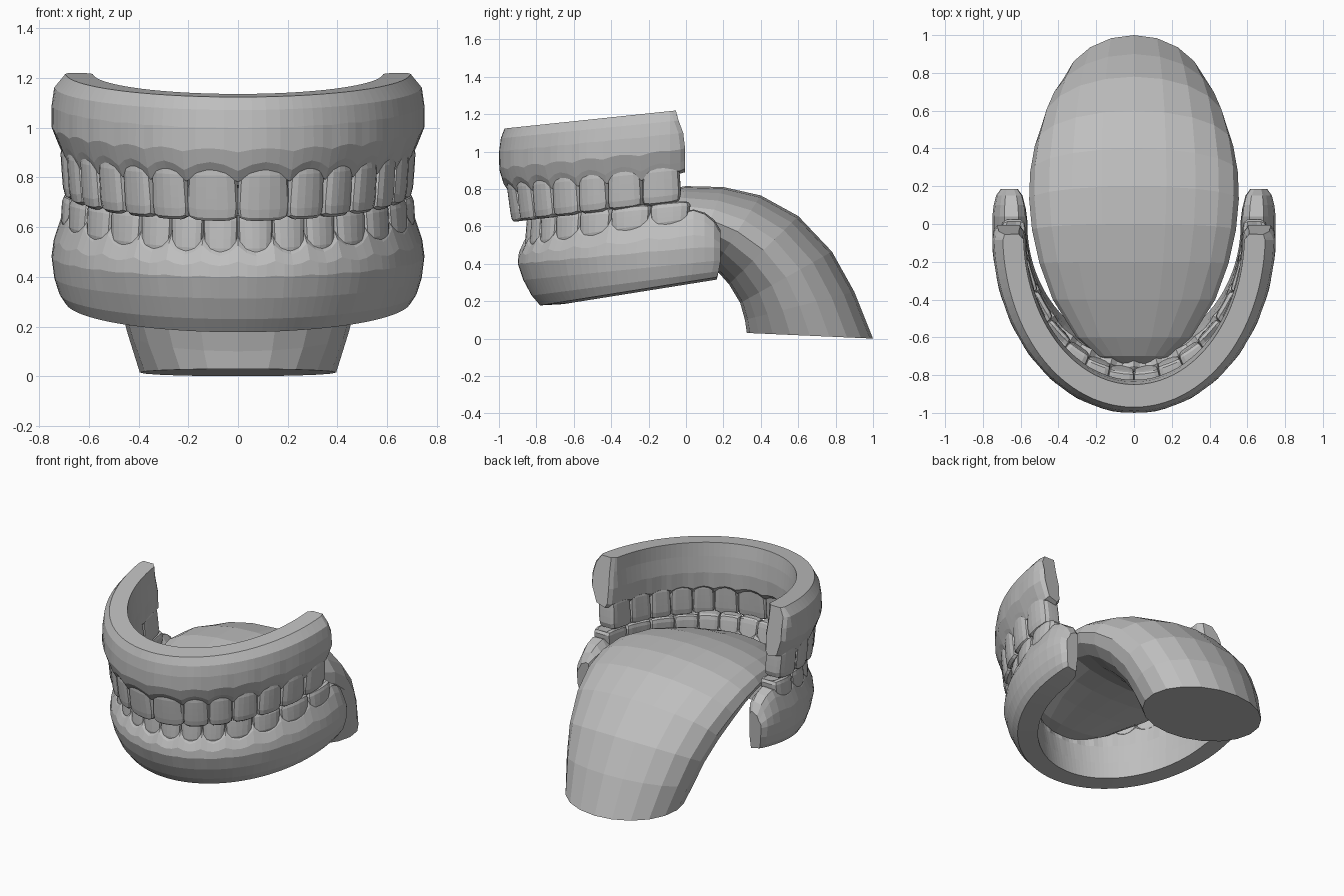
import bpy, bmesh, math
from mathutils import Vector

if "Cube" in bpy.data.objects:
    bpy.data.objects.remove(bpy.data.objects["Cube"])

H = math.pi / 2
grey = bpy.data.materials.new("plain grey")
grey.diffuse_color = (0.52, 0.52, 0.52, 1)
grey.use_nodes = True
grey.node_tree.nodes["Principled BSDF"].inputs["Base Color"].default_value = grey.diffuse_color

# arch = (half width, depth, centre y) of the outer gum ellipse
UPPER = (0.75, 0.95, -0.05)
LOWER = (0.75, 0.90, 0.0)
# angles along the arch where one tooth ends and the next begins
UPPER_T = [0, 0.305, 0.53, 0.73, 0.94, 1.14, 1.36, 1.59]
LOWER_T = [0, 0.204, 0.40, 0.60, 0.83, 1.07, 1.34, 1.59]


def finish(name, bm):
    bmesh.ops.recalc_face_normals(bm, faces=bm.faces)
    me = bpy.data.meshes.new(name)
    bm.to_mesh(me)
    bm.free()
    me.materials.append(grey)
    ob = bpy.data.objects.new(name, me)
    bpy.context.collection.objects.link(ob)
    return ob


def arch_point(arch, t, inset, z, slope):
    """Point on the horseshoe; runs straight back past a quarter turn."""
    a, b, yc = arch
    s = 1 if t >= 0 else -1
    t = abs(t)
    if t > H:
        x, y = a - inset, yc + t - H
    else:
        x, y = (a - inset) * math.sin(t), yc - (b - inset) * math.cos(t)
    return Vector((s * x, y, z + slope * (y + b - yc)))


def sweep(name, rings):
    """Closed tube through equal rings, capped at both ends."""
    bm = bmesh.new()
    vr = [[bm.verts.new(p) for p in r] for r in rings]
    n = len(vr[0])
    for r, q in zip(vr, vr[1:]):
        for i in range(n):
            j = (i + 1) % n
            bm.faces.new((r[i], r[j], q[j], q[i]))
    bm.faces.new(vr[0])
    bm.faces.new(vr[-1])
    return finish(name, bm)


def gum(name, arch, bounds, profile, scallop, ends):
    """profile rows: inset, z, share of scallop, slope, added inset at the sides,
    pull forward at the ends.  ends: extra length, thickness scale, gumline drop."""
    stations = []
    for t0, t1 in zip(bounds, bounds[1:]):
        for f in (0, 0.25, 0.5, 0.75):
            stations.append((min(t0 + f * (t1 - t0), H), math.sin(f * math.pi), 1, 0, 0))
    stations += [(H + e, 0.6, k, drop, 1) for e, k, drop in ends]
    full = [(-t, *rest) for t, *rest in reversed(stations[1:])] + stations
    cd = sum(p[0] + p[4] for p in profile) / len(profile)
    rings = []
    for t, s, k, g, end in full:
        ring = []
        for d, z, w, slope, side, pull in profile:
            d2 = d - 0.012 * w * (s - 0.5) + side * math.sin(min(abs(t), H)) ** 2
            z2 = z + scallop * w * (s - 0.6) + g * w
            t2 = math.copysign(abs(t) - pull * end, t)
            ring.append(arch_point(arch, t2, cd + (d2 - cd) * k, z2, slope))
        rings.append(ring)
    return sweep(name, rings)


def teeth(name, arch, bounds, root, tip, slope_root, slope_tip, lean, base_inset):
    """Rounded boxes bent round the arch, thin at the front and deep at the back."""
    bm = bmesh.new()
    for side in (-1, 1):
        for i, (t0, t1) in enumerate(zip(bounds, bounds[1:])):
            back = min(1, i / 4)
            part = bmesh.new()
            bmesh.ops.create_cube(part, size=2)
            bmesh.ops.subdivide_edges(part, edges=part.edges, cuts=4, use_grid_fill=True)
            table = {}
            for v in part.verts:
                c = v.co
                c = c / sum(abs(q) ** 6 for q in c) ** (1 / 6)
                f = (c.z + 1) / 2                      # 0 root, 1 tip
                width = (0.92 + 0.13 * f) * 1.02
                t = (t0 + t1) / 2 + c.x * width * (t1 - t0) / 2
                depth = (0.11 - 0.055 * f) * (1 - back) + 0.125 * back
                lean_here = lean * (1 - 0.5 * back)
                mid = base_inset + lean_here * f + depth / 2
                bulge = 0.012 * (1 - c.x * c.x) if c.y < 0 else 0
                d = mid + c.y * depth / 2 - bulge
                z = root + (tip - root) * f
                slope = slope_root + (slope_tip - slope_root) * f
                # shallow groove down the chewing side of the back teeth
                if c.z > 0.9 and abs(c.y) < 0.4 and back > 0.6:
                    z -= 0.015 * (1 if tip > root else -1)
                table[v] = bm.verts.new(arch_point(arch, side * t, d, z, slope))
            for fc in part.faces:
                bm.faces.new([table[v] for v in fc.verts])
            part.free()
    return finish(name, bm)


# upper gum
gum("upper_gum", UPPER, UPPER_T,
    [(0.03, 1.12, 0, 0.105, 0.025, 0.05), (0.01, 1.07, 0, 0.1, 0, 0.035),
     (0.0, 1.0, 0.1, 0.1, 0, 0.01), (0.0, 0.91, 0.4, 0.1, 0, 0),
     (0.02, 0.845, 0.9, 0.09, 0.01, 0), (0.05, 0.80, 1, 0.09, 0, 0),
     (0.14, 0.79, 0.5, 0.09, 0, 0), (0.17, 0.82, 0.4, 0.09, 0, 0),
     (0.175, 0.92, 0.1, 0.1, 0, 0.01), (0.165, 1.03, 0, 0.1, 0, 0.03),
     (0.15, 1.12, 0, 0.105, 0.015, 0.05)],
    0.04, [(0.02, 0.9, 0.01), (0.045, 0.68, 0.02)])

# lower gum
gum("lower_gum", LOWER, LOWER_T,
    [(0.14, 0.535, 0.9, 0.165, 0, 0), (0.065, 0.53, 1, 0.165, 0, 0),
     (0.03, 0.495, 0.9, 0.155, 0.01, 0), (0.005, 0.45, 0.4, 0.11, 0.005, 0),
     (0.0, 0.40, 0.1, 0.09, 0, 0), (0.03, 0.31, 0, 0.10, -0.02, 0),
     (0.075, 0.22, 0, 0.13, -0.045, 0.01), (0.12, 0.158, 0, 0.16, -0.065, 0.02),
     (0.245, 0.145, 0, 0.16, -0.06, 0.02), (0.225, 0.28, 0, 0.12, -0.045, 0),
     (0.20, 0.41, 0.1, 0.12, -0.02, 0), (0.18, 0.50, 0.6, 0.15, -0.005, 0)],
    -0.045, [(0.04, 1.0, 0.0), (0.10, 0.92, -0.03), (0.15, 0.78, -0.08),
             (0.185, 0.5, -0.15)])

# teeth
teeth("upper_teeth", UPPER, UPPER_T, 0.85, 0.615, 0.1, 0.115, 0.032, 0.042)
teeth("lower_teeth", LOWER, LOWER_T, 0.47, 0.66, 0.16, 0.085, 0.015, 0.045)

# tongue: top y, top z, bottom y, bottom z, half width
stations = [
    (-0.74, 0.53, -0.74, 0.50, 0.08), (-0.70, 0.58, -0.70, 0.46, 0.19),
    (-0.60, 0.645, -0.60, 0.46, 0.305), (-0.40, 0.725, -0.40, 0.49, 0.43),
    (-0.20, 0.785, -0.22, 0.51, 0.50), (0.0, 0.815, -0.06, 0.51, 0.54),
    (0.20, 0.81, 0.06, 0.46, 0.555), (0.40, 0.765, 0.15, 0.38, 0.55),
    (0.60, 0.655, 0.23, 0.29, 0.525), (0.78, 0.465, 0.29, 0.19, 0.485),
    (0.90, 0.25, 0.315, 0.10, 0.445), (1.0, 0.0, 0.325, 0.03, 0.395)]
rings = []
for yt, zt, yb, zb, w in stations:
    top, bot = Vector((0, yt, zt)), Vector((0, yb, zb))
    mid, half = (top + bot) / 2, (top - bot) / 2
    rings.append([mid + half * math.sin(a) + Vector((w * math.cos(a), 0, 0))
                  for a in (k * math.tau / 20 for k in range(20))])
sweep("tongue", rings)
